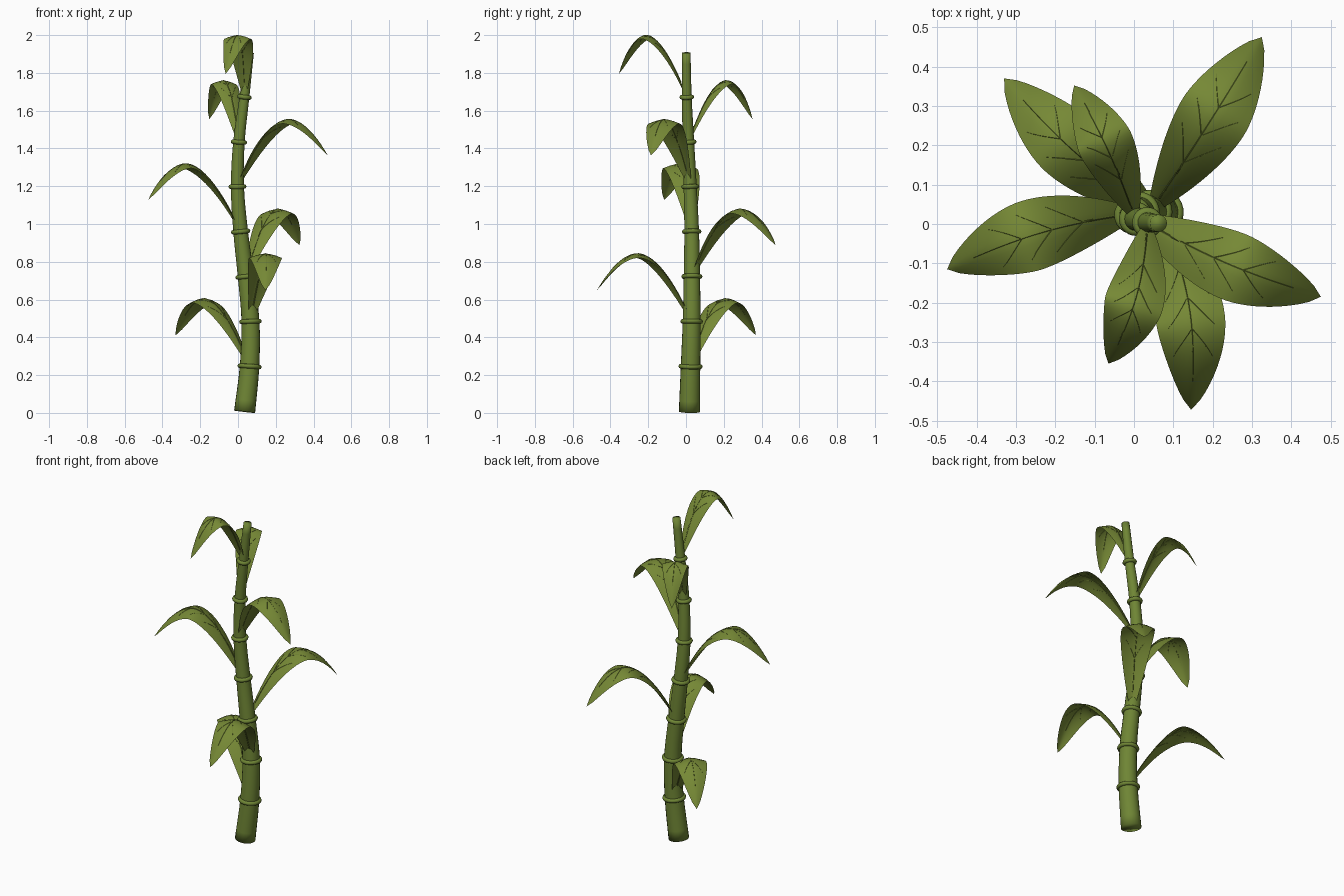
import bpy, bmesh, math
from mathutils import Vector

if "Cube" in bpy.data.objects:
    bpy.data.objects.remove(bpy.data.objects["Cube"], do_unlink=True)


def material(name, rgb):
    m = bpy.data.materials.new(name)
    m.use_nodes = True
    m.diffuse_color = (*rgb, 1)
    bsdf = next(n for n in m.node_tree.nodes if n.type == 'BSDF_PRINCIPLED')
    bsdf.inputs["Base Color"].default_value = (*rgb, 1)
    bsdf.inputs["Roughness"].default_value = 0.7
    return m


STALK = material("stalk green", (0.158, 0.235, 0.035))
LEAF = material("leaf green", (0.18, 0.248, 0.036))
VEIN = material("vein green", (0.145, 0.2, 0.029))


def finish(bm, name, mat, angle):
    mesh = bpy.data.meshes.new(name)
    bm.to_mesh(mesh)
    bm.free()
    mesh.materials.append(mat)
    ob = bpy.data.objects.new(name, mesh)
    bpy.context.collection.objects.link(ob)
    bpy.ops.object.select_all(action='DESELECT')
    ob.select_set(True)
    bpy.context.view_layer.objects.active = ob
    bpy.ops.object.shade_smooth_by_angle(angle=math.radians(angle))


def tube(bm, points, radii, sides):
    """Loft circles along a path and cap both ends."""
    loops = []
    for i, p in enumerate(points):
        tan = (points[min(i + 1, len(points) - 1)] - points[max(i - 1, 0)]).normalized()
        ref = Vector((0, 1, 0)) if abs(tan.z) > 0.8 else Vector((0, 0, 1))
        u = ref.cross(tan).normalized()
        v = tan.cross(u)
        loops.append([bm.verts.new(p + radii[i] * (u * math.cos(a) + v * math.sin(a)))
                      for a in (2 * math.pi * k / sides for k in range(sides))])
    for a, b in zip(loops, loops[1:]):
        for k in range(sides):
            n = (k + 1) % sides
            bm.faces.new((a[k], a[n], b[n], b[k]))
    bm.faces.new(loops[0][::-1])
    bm.faces.new(loops[-1])


# Stalk: base, seven joints, tip
joints = [Vector(p) for p in (
    (0.035, 0.018, 0.006), (0.061, 0.024, 0.246), (0.066, 0.03, 0.484),
    (0.042, 0.031, 0.722), (0.014, 0.03, 0.96), (-0.003, 0.022, 1.198),
    (0.005, 0.013, 1.434), (0.034, 0.004, 1.672), (0.062, 0.002, 1.907))]


def spline(i, f):
    p1, p2 = joints[i], joints[i + 1]
    p0 = joints[i - 1] if i else p1 * 2 - p2
    p3 = joints[i + 2] if i + 2 < len(joints) else p2 * 2 - p1
    return 0.5 * (2 * p1 + (p2 - p0) * f + (2 * p0 - 5 * p1 + 4 * p2 - p3) * f * f
                  + (3 * p1 - p0 - 3 * p2 + p3) * f ** 3)


def stalk_radius(z):
    return 0.056 - 0.034 * z / 1.9


path = [spline(i, k / 4) for i in range(len(joints) - 1) for k in range(4)] + [joints[-1]]
bm = bmesh.new()
tube(bm, path, [stalk_radius(p.z) for p in path], 20)
finish(bm, "stalk", STALK, 180)

# Raised ring at every joint
for i in range(1, 8):
    axis = joints[i + 1] - joints[i - 1]
    bpy.ops.mesh.primitive_torus_add(
        location=joints[i], rotation=axis.to_track_quat('Z', 'Y').to_euler(),
        major_segments=24, minor_segments=8,
        major_radius=stalk_radius(joints[i].z) + 0.001, minor_radius=0.012)
    ring = bpy.context.object
    ring.name = f"joint_ring_{i}"
    ring.data.materials.append(STALK)
    bpy.ops.object.shade_smooth_by_angle(angle=math.radians(60))


def make_leaf(i, tip, bulge, half_width, rise, drop):
    """Arching leaf from joint i to the tip (x, y), with fine veins."""
    start = joints[i]
    along = Vector((tip[0] - start.x, tip[1] - start.y, 0))
    side = Vector((-along.y, along.x, 0)).normalized()
    crest = 0.58

    def spine(t):
        if t < crest:
            z = rise * (1 - (1 - t / crest) ** 1.8)
        else:
            z = rise - drop * ((t - crest) / (1 - crest)) ** 1.9
        return start + along * t + side * bulge * math.sin(math.pi * t) + Vector((0, 0, z))

    def surface(t, s):
        tan = (spine(min(t + 0.01, 1)) - spine(max(t - 0.01, 0))).normalized()
        across = Vector((-tan.y, tan.x, 0)).normalized()
        normal = tan.cross(across)
        w = half_width * max(math.sin(math.pi * t ** 1.15), 0) ** 0.7 + 0.006 * (1 - t)
        return spine(t) + across * w * s - normal * 0.27 * w * abs(s) ** 1.5

    # Blade
    rows, cols = 26, 8
    bm = bmesh.new()
    grid = [[bm.verts.new(surface(r / rows, 1 - 2 * c / cols)) for c in range(cols + 1)]
            for r in range(rows + 1)]
    for a, b in zip(grid, grid[1:]):
        for c in range(cols):
            bm.faces.new((a[c], a[c + 1], b[c + 1], b[c]))
    bmesh.ops.remove_doubles(bm, verts=bm.verts, dist=0.0002)
    finish(bm, f"leaf_{i}", LEAF, 50)

    # Midrib and paired side veins
    bm = bmesh.new()
    rib = [surface(0.08 + 0.78 * k / 16, 0) for k in range(17)]
    tube(bm, rib, [0.003 - 0.0001 * k for k in range(17)], 5)
    for t0 in (0.28, 0.44, 0.6):
        for sgn in (-1, 1):
            vein = [surface(t0 + 0.15 * k / 5, sgn * 0.68 * k / 5) for k in range(6)]
            tube(bm, vein, [0.0017 - 0.0002 * k for k in range(6)], 5)
    finish(bm, f"leaf_veins_{i}", VEIN, 50)


# Leaves: joint, tip, sideways bulge, half width, rise, drop
make_leaf(1, (-0.33, 0.37), 0.02, 0.085, 0.36, 0.195)
make_leaf(2, (0.145, -0.472), 0.035, 0.085, 0.36, 0.195)
make_leaf(3, (0.325, 0.475), -0.005, 0.088, 0.358, 0.192)
make_leaf(4, (-0.475, -0.115), -0.022, 0.088, 0.36, 0.192)
make_leaf(5, (0.475, -0.185), -0.018, 0.085, 0.357, 0.192)
make_leaf(6, (-0.152, 0.352), -0.01, 0.068, 0.326, 0.205)
make_leaf(7, (-0.065, -0.355), 0.022, 0.072, 0.328, 0.205)
